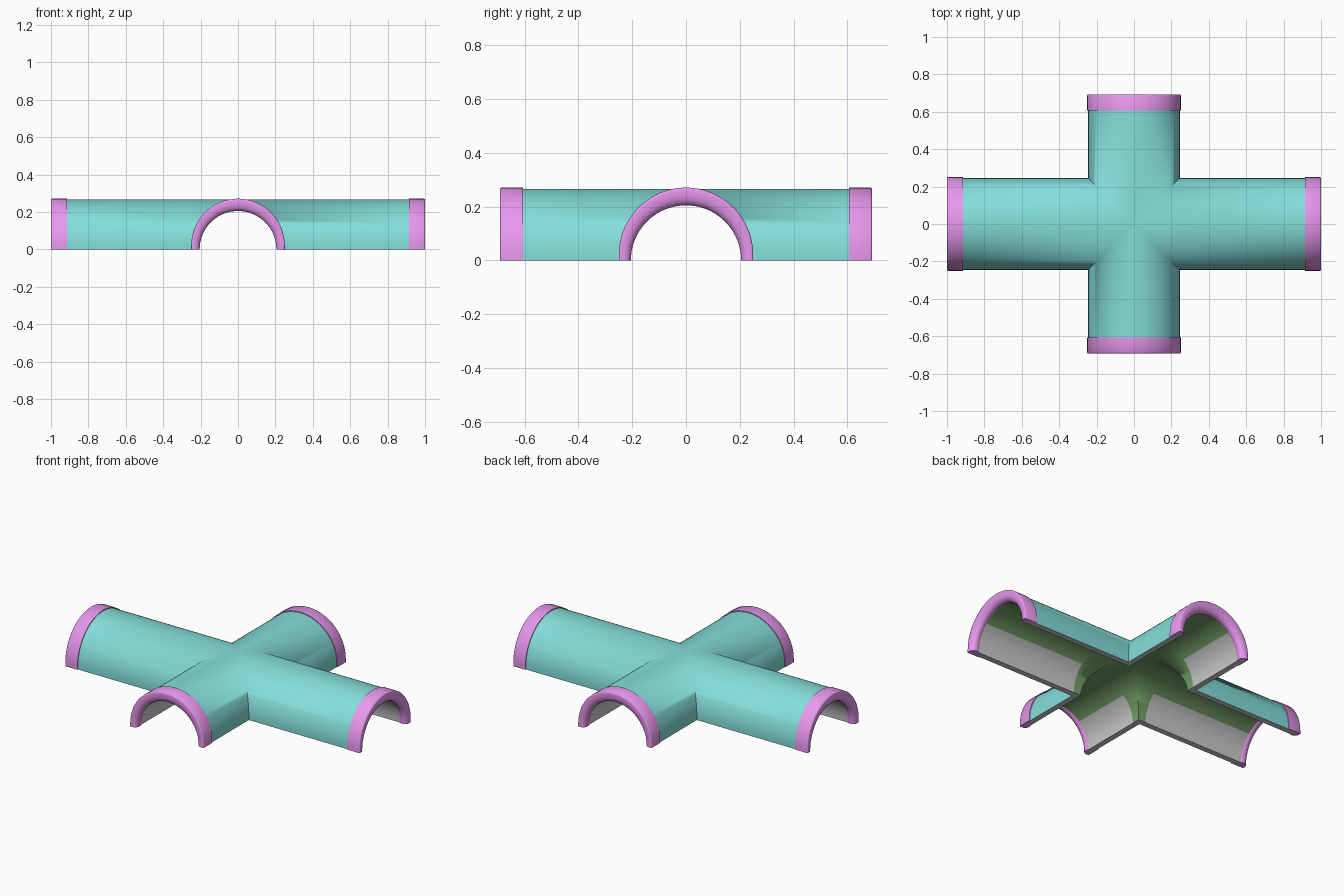
import bpy, bmesh
from math import sin, cos, pi
from mathutils import Matrix, Vector

if "Cube" in bpy.data.objects:
    bpy.data.objects.remove(bpy.data.objects["Cube"])

ARC = 32
COUNT = ARC + 3                      # points in each arch profile
HALF_X, HALF_Y = 1.0, 0.692          # arm lengths


def material(name, rgb):
    m = bpy.data.materials.new(name)
    m.diffuse_color = (*rgb, 1)
    m.use_nodes = True
    m.node_tree.nodes["Principled BSDF"].inputs["Base Color"].default_value = m.diffuse_color
    return m


CYAN = material("cyan_shell", (0.23, 0.73, 0.70))
PINK = material("pink_rim", (0.80, 0.31, 0.85))
GREEN = material("green_lining", (0.18, 0.36, 0.14))
GREY = material("grey_lining", (0.8, 0.8, 0.8))


def outer_arch(r, lift=0.021):
    """Half circle raised on short straight sides, as (u, z) points."""
    arc = [(r * cos(pi * i / ARC), lift + r * sin(pi * i / ARC)) for i in range(ARC + 1)]
    return [(r, 0)] + arc + [(-r, 0)]


def inner_arch(r):
    n = COUNT - 1
    return [(r * cos(pi * i / n), r * sin(pi * i / n)) for i in range(COUNT)]


def skin(bm, rows, mat_of, closed=False):
    """Bridge consecutive rows of points with quads."""
    vs = [[bm.verts.new(p) for p in row] for row in rows]
    pairs = list(zip(vs, vs[1:])) + ([(vs[-1], vs[0])] if closed else [])
    for k, (a, b) in enumerate(pairs):
        for i in range(COUNT - 1):
            f = bm.faces.new((a[i], a[i + 1], b[i + 1], b[i]))
            f.material_index = mat_of(k, i)
    return vs


def finish(bm, name, mats, angle):
    bmesh.ops.remove_doubles(bm, verts=bm.verts, dist=1e-5)
    bmesh.ops.recalc_face_normals(bm, faces=bm.faces)
    me = bpy.data.meshes.new(name)
    bm.to_mesh(me)
    bm.free()
    for m in mats:
        me.materials.append(m)
    ob = bpy.data.objects.new(name, me)
    bpy.context.collection.objects.link(ob)
    bpy.ops.object.select_all(action='DESELECT')
    ob.select_set(True)
    bpy.context.view_layer.objects.active = ob
    bpy.ops.object.shade_smooth_by_angle(angle=angle)
    return ob


ARMS = [("right", 0, HALF_X), ("back", 1, HALF_Y), ("left", 2, HALF_X), ("front", 3, HALF_Y)]

# Crossing half tubes: each arm is mitred along the diagonals where it meets its neighbours
body = bmesh.new()
outer, inner = outer_arch(0.245), inner_arch(0.21)
for name, turn, length in ARMS:
    rot = Matrix.Rotation(turn * pi / 2, 3, 'Z')
    end = length - 0.025

    def mitre(profile):
        return [rot @ Vector((abs(u), u, z)) for u, z in profile]

    def ring(profile, t):
        return [rot @ Vector((t, u, z)) for u, z in profile]

    def paint(k, i):
        if k < 2:                    # outer skin and end cap
            return 0
        ang = (i + 0.5) / (COUNT - 1) * 180
        low = ang < 50 or ang > 130
        return 2 if k == 2 and low else 1

    rows = [mitre(outer), ring(outer, end), ring(inner, end),
            ring(inner, 0.26), mitre(inner)]
    vs = skin(body, rows, paint)
    for j in (0, -1):                # flat feet under both walls
        f = body.faces.new([row[j] for row in vs])
        f.material_index = 2
finish(body, "cross_tunnel_body", [CYAN, GREEN, GREY], 1.25)

# Rounded collar around each open end: (distance from tip, outer-to-inner blend)
SECTION = [(-0.085, 0), (-0.006, 0), (-0.001, 0.05), (0, 0.15), (0, 0.45),
           (-0.004, 0.7), (-0.012, 0.9), (-0.025, 1), (-0.04, 1), (-0.085, 0.5)]
rim_out, rim_in = outer_arch(0.25), inner_arch(0.205)
for name, turn, length in ARMS:
    rot = Matrix.Rotation(turn * pi / 2, 3, 'Z')
    bm = bmesh.new()
    rows = []
    for s, f in SECTION:
        rows.append([rot @ Vector((length + s, a[0] + (b[0] - a[0]) * f, a[1] + (b[1] - a[1]) * f))
                     for a, b in zip(rim_out, rim_in)])
    vs = skin(bm, rows, lambda k, i: 0, closed=True)
    for j in (0, -1):
        bm.faces.new([row[j] for row in vs])
    finish(bm, name + "_end_rim", [PINK], 1.0)
